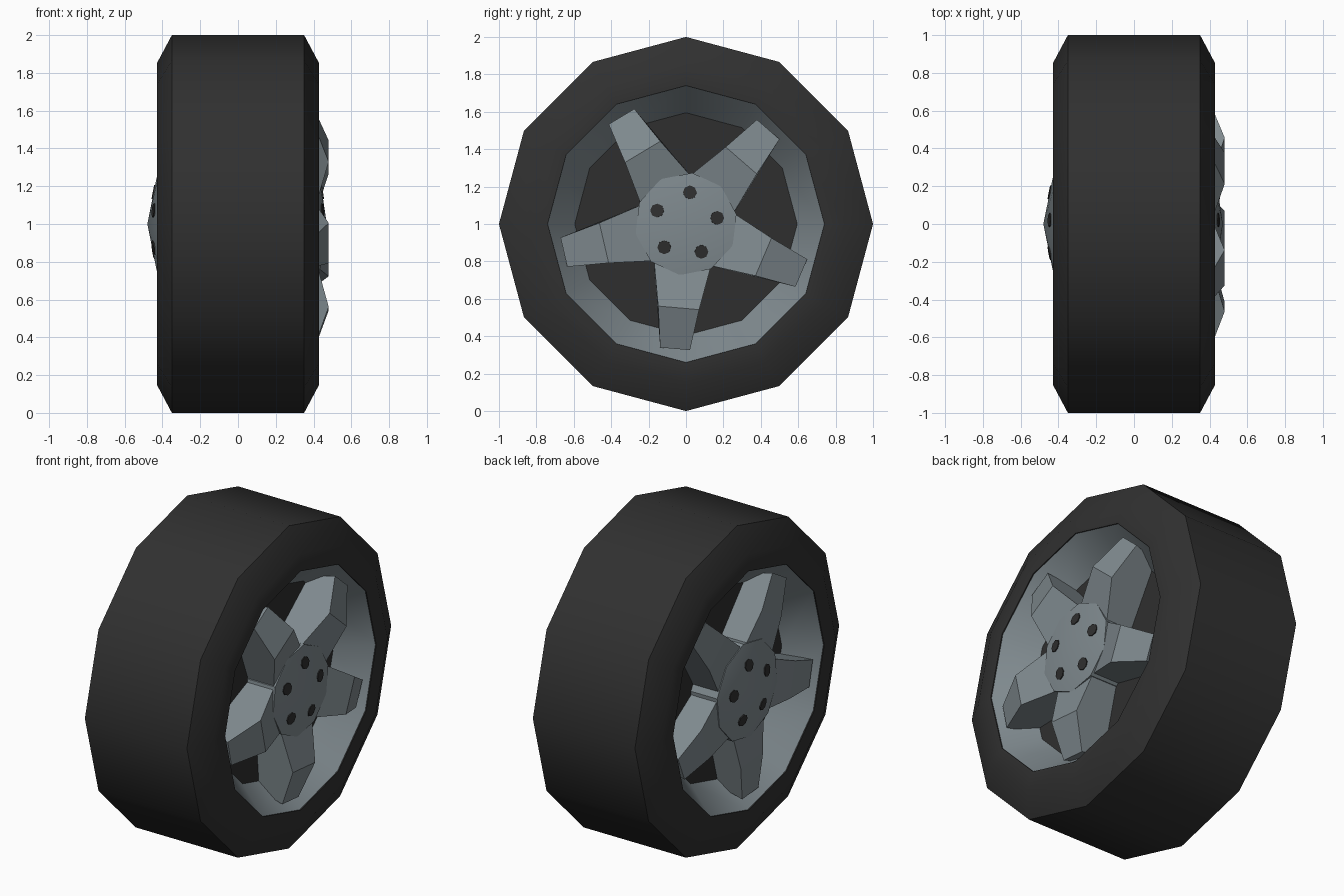
import bpy, bmesh, math
from mathutils import Matrix, Vector

if "Cube" in bpy.data.objects:
    bpy.data.objects.remove(bpy.data.objects["Cube"])


def material(name, rgb):
    m = bpy.data.materials.new(name)
    m.diffuse_color = (*rgb, 1)
    m.use_nodes = True
    m.node_tree.nodes["Principled BSDF"].inputs["Base Color"].default_value = m.diffuse_color
    return m


RUBBER = material("black rubber", (0.030, 0.030, 0.030))
METAL = material("grey metal", (0.215, 0.255, 0.275))
DARK = material("dark gap", (0.028, 0.028, 0.028))


def finish(bm, name, mats, smooth=0):
    bmesh.ops.recalc_face_normals(bm, faces=bm.faces)
    me = bpy.data.meshes.new(name)
    bm.to_mesh(me)
    bm.free()
    for m in mats:
        me.materials.append(m)
    ob = bpy.data.objects.new(name, me)
    ob.location.z = 1
    bpy.context.collection.objects.link(ob)
    if smooth:
        bpy.ops.object.select_all(action='DESELECT')
        ob.select_set(True)
        bpy.context.view_layer.objects.active = ob
        bpy.ops.object.shade_smooth_by_angle(angle=math.radians(smooth))
    return ob


def lathe(bm, profile, sides, phase, closed=False):
    """Spin (x, radius) points about the wheel axle; radius 0 makes a pole."""
    rings = []
    for x, r in profile:
        if r == 0:
            rings.append([bm.verts.new((x, 0, 0))] * sides)
            continue
        angs = [math.radians(phase) + math.tau * i / sides for i in range(sides)]
        rings.append([bm.verts.new((x, r * math.cos(a), r * math.sin(a))) for a in angs])
    pairs = list(zip(rings, rings[1:]))
    if closed:
        pairs.append((rings[-1], rings[0]))
    for a, b in pairs:
        for i in range(sides):
            j = (i + 1) % sides
            bm.faces.new(list(dict.fromkeys((a[i], a[j], b[j], b[i]))))


# Tire: twelve-sided ring with chamfered shoulders
bm = bmesh.new()
lathe(bm, [(-0.43, 0.74), (-0.43, 0.85), (-0.35, 1), (0.35, 1),
           (0.43, 0.85), (0.43, 0.74)], 12, 90, True)
finish(bm, "tire", [RUBBER], 35)

for side, label in ((1, "outer"), (-1, "inner")):
    # Dished rim with a dark floor
    bm = bmesh.new()
    lathe(bm, [(side * 0.43, 0.745), (side * 0.24, 0.595), (side * 0.24, 0)], 12, 90)
    for f in bm.faces:
        f.material_index = int(all(abs(abs(v.co.x) - 0.24) < 1e-4 for v in f.verts))
    finish(bm, label + "_rim", [METAL, DARK], 35)

    # Five bent, tapered spokes
    elbow = 0.48 if side > 0 else 0.425
    section = [(0.20, 0.41, 0.155), (0.45, elbow, 0.11), (0.67, 0.40, 0.08),
               (0.62, 0.22, 0.08), (0.20, 0.22, 0.155)]
    bm = bmesh.new()
    for k in range(5):
        a = math.radians(49 + 72 * k)
        u = Vector((0, math.cos(a), math.sin(a)))
        w = Vector((0, -math.sin(a), math.cos(a)))
        rows = [[bm.verts.new(u * r + w * h * s + Vector((side * x, 0, 0)))
                 for r, x, h in section] for s in (1, -1)]
        for row in rows:
            bm.faces.new(row)
        for i in range(5):
            j = (i + 1) % 5
            bm.faces.new((rows[0][i], rows[0][j], rows[1][j], rows[1][i]))
    finish(bm, label + "_spokes", [METAL])

    # Shallow ten-sided hub cap
    apex, rim_x, rad = (0.47, 0.43, 0.275) if side > 0 else (0.48, 0.42, 0.30)
    bm = bmesh.new()
    lathe(bm, [(side * apex, 0), (side * rim_x, rad), (side * 0.22, rad)], 10, 83)
    finish(bm, label + "_hub", [METAL], 35)

    # Dark lug holes lying on the hub
    bm = bmesh.new()
    for k in range(5):
        a = math.radians(83 + 72 * k)
        r = 0.17
        x = apex - (apex - rim_x) * r / rad
        normal = Vector((side * rad, (apex - rim_x) * math.cos(a), (apex - rim_x) * math.sin(a)))
        pos = Vector((side * x, r * math.cos(a), r * math.sin(a)))
        rot = normal.to_track_quat('Z', 'Y').to_matrix().to_4x4()
        bmesh.ops.create_cone(bm, cap_ends=True, segments=8, radius1=0.037, radius2=0.037,
                              depth=0.009, matrix=Matrix.Translation(pos) @ rot)
    finish(bm, label + "_lug_holes", [DARK])
